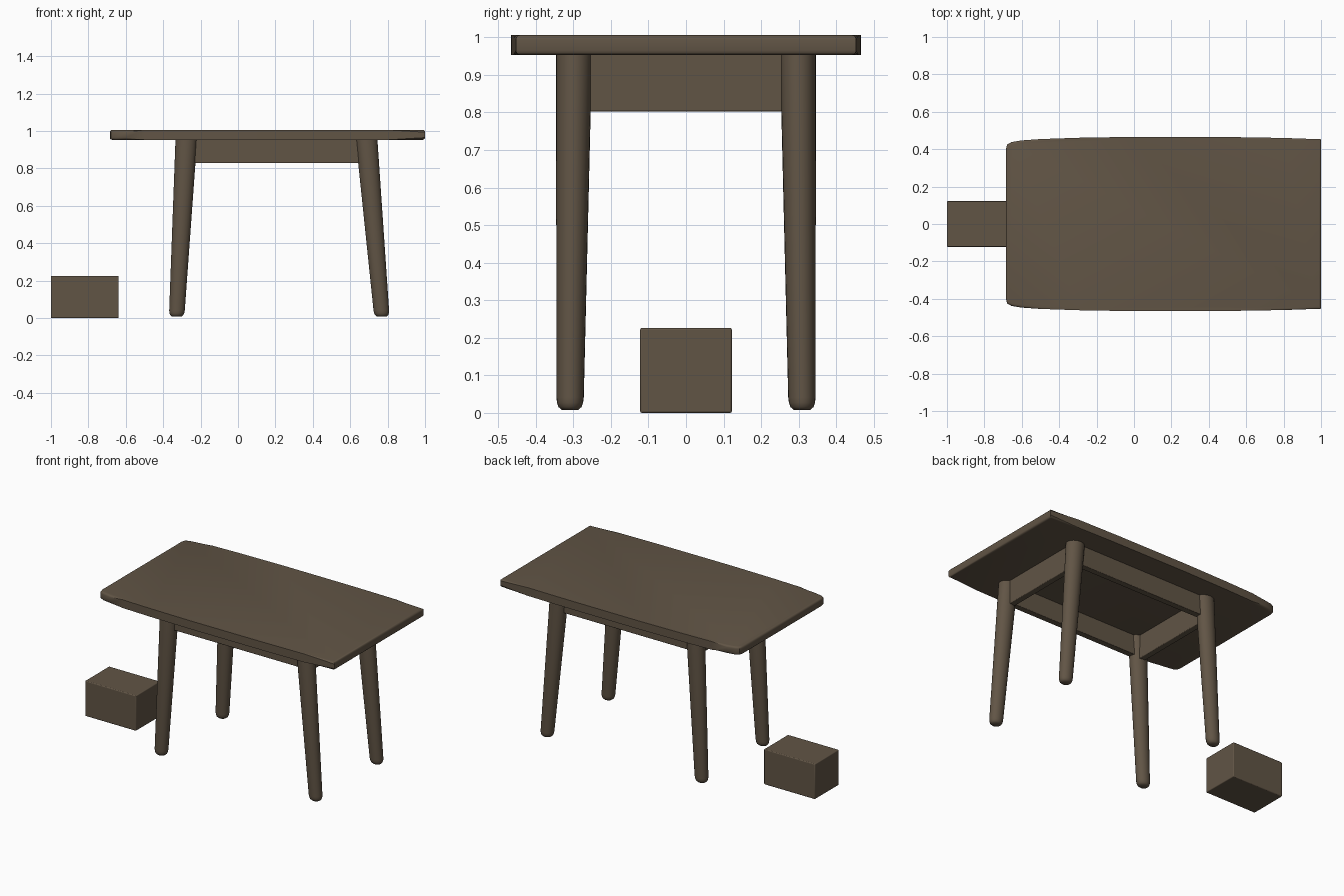
import bpy, bmesh, math
from mathutils import Vector

cube = bpy.data.objects.get("Cube")
if cube:
    bpy.data.objects.remove(cube, do_unlink=True)

wood = bpy.data.materials.new("dark_brown_wood")
wood.use_nodes = True
colour = (0.12, 0.09, 0.06, 1)
wood.diffuse_color = colour
wood.node_tree.nodes["Principled BSDF"].inputs["Base Color"].default_value = colour


def finish(name, bm, bevel=0.0, segments=3, angle=40):
    bmesh.ops.recalc_face_normals(bm, faces=bm.faces)
    mesh = bpy.data.meshes.new(name)
    bm.to_mesh(mesh)
    bm.free()
    mesh.materials.append(wood)
    obj = bpy.data.objects.new(name, mesh)
    bpy.context.collection.objects.link(obj)
    if bevel:
        mod = obj.modifiers.new("soft_edges", 'BEVEL')
        mod.width, mod.segments = bevel, segments
        mod.limit_method, mod.angle_limit = 'ANGLE', math.radians(50)
    bpy.ops.object.select_all(action='DESELECT')
    obj.select_set(True)
    bpy.context.view_layer.objects.active = obj
    bpy.ops.object.shade_smooth_by_angle(angle=math.radians(angle))
    return obj


def box(name, low, high, bevel):
    bm = bmesh.new()
    bmesh.ops.create_cube(bm, size=1)
    low, high = Vector(low), Vector(high)
    for v in bm.verts:
        v.co = (low + high) / 2 + v.co * (high - low)
    return finish(name, bm, bevel)


def leg(name, top, foot, top_radius, foot_radius, sides=24):
    """Tapered splayed leg with a rounded foot; radii are (x, y) pairs."""
    top, foot = Vector(top), Vector(foot)
    stations = [(1, 1), (0.035, 1), (0.02, 0.96), (0.008, 0.85), (0, 0.62)]
    bm = bmesh.new()
    rings = []
    for t, scale in stations:
        centre = foot.lerp(top, t)
        rx, ry = (scale * (f + (p - f) * t) for f, p in zip(foot_radius, top_radius))
        rings.append([bm.verts.new(centre + Vector((rx * math.cos(a), ry * math.sin(a), 0)))
                      for a in (2 * math.pi * i / sides for i in range(sides))])
    for upper, lower in zip(rings, rings[1:]):
        for i in range(sides):
            j = (i + 1) % sides
            bm.faces.new((upper[i], upper[j], lower[j], lower[i]))
    bm.faces.new(rings[0])
    bm.faces.new(rings[-1])
    return finish(name, bm, angle=50)


# Tabletop: gently bowed long sides, rounded corners on the right end
half = [(1.0, 0.453), (0.8, 0.46), (0.5, 0.465), (0.0, 0.466), (-0.3, 0.461),
        (-0.5, 0.454), (-0.6, 0.447), (-0.655, 0.438), (-0.678, 0.425), (-0.685, 0.4)]
outline = half + [(x, -y) for x, y in reversed(half)]
bm = bmesh.new()
slab = bm.faces.new([bm.verts.new((x, y, 0.953)) for x, y in outline])
grown = bmesh.ops.extrude_face_region(bm, geom=[slab])["geom"]
for v in grown:
    if isinstance(v, bmesh.types.BMVert):
        v.co.z = 1.006
rims = [e for e in bm.edges if abs(e.verts[0].co.z - e.verts[1].co.z) < 0.001]
bmesh.ops.bevel(bm, geom=rims, offset=0.012, segments=3, profile=0.5, affect='EDGES')
finish("tabletop", bm)

# Four splayed legs
for depth, sy in (("front", -1), ("back", 1)):
    for side, top_x, foot_x in (("right", -0.276, -0.328), ("left", 0.687, 0.769)):
        leg(f"{depth}_{side}_leg", (top_x, sy * 0.298, 0.96), (foot_x, sy * 0.309, 0.008),
            (0.058, 0.048), (0.041, 0.036))

# Apron rails under the top
for depth, sy in (("front", -1), ("back", 1)):
    y = sy * 0.295
    box(f"{depth}_apron", (-0.27, y - 0.02, 0.828), (0.68, y + 0.02, 0.96), 0.004)
for side, x in (("right", -0.278), ("left", 0.69)):
    box(f"{side}_apron", (x - 0.02, -0.29, 0.803), (x + 0.02, 0.29, 0.96), 0.004)

# Loose block beside the table
box("side_block", (-1.0, -0.122, 0.0), (-0.638, 0.122, 0.226), 0.005)
